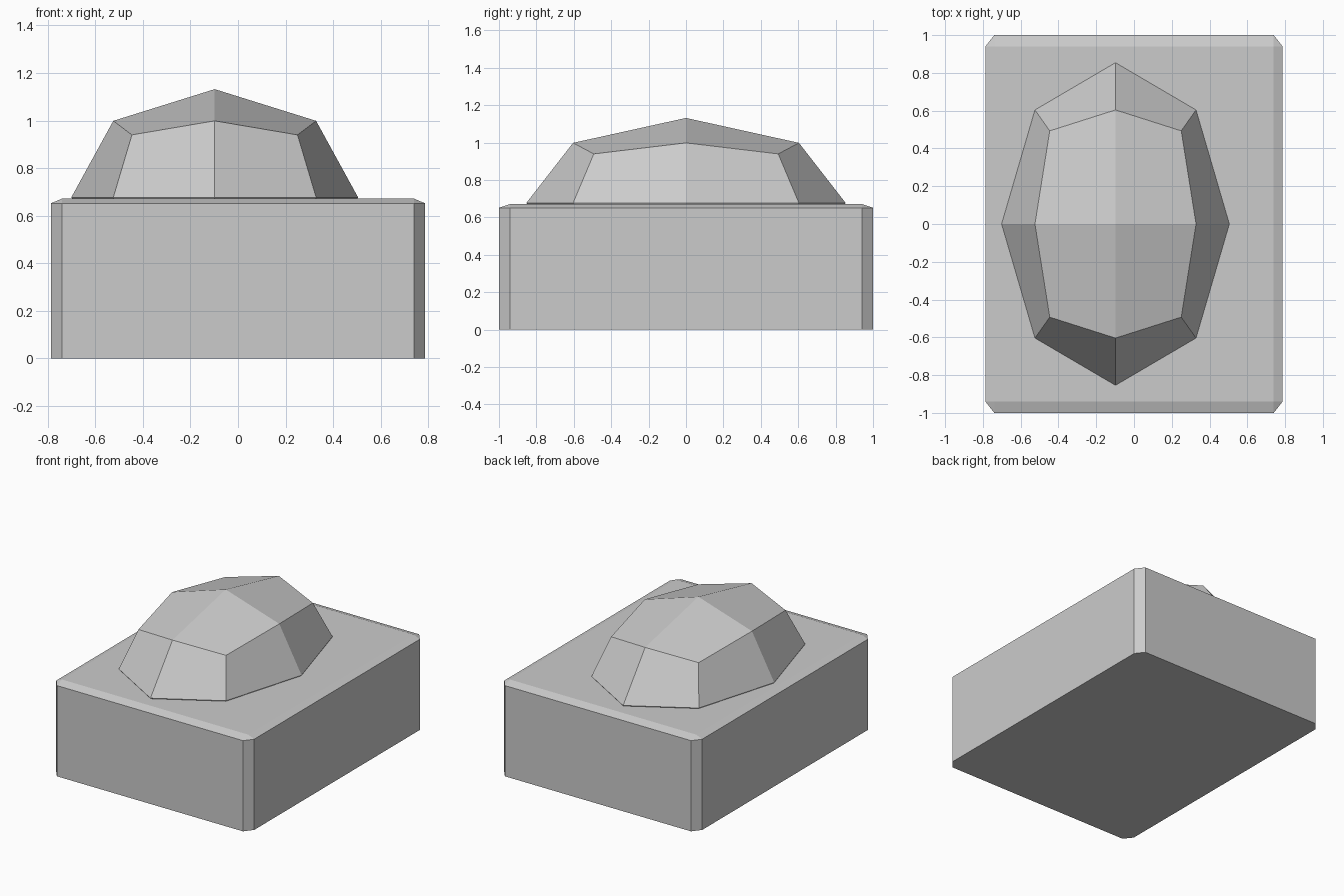
import bpy, bmesh
from mathutils import Vector

if "Cube" in bpy.data.objects:
    bpy.data.objects.remove(bpy.data.objects["Cube"])


def add_object(name, bm):
    bmesh.ops.recalc_face_normals(bm, faces=bm.faces)
    mesh = bpy.data.meshes.new(name)
    bm.to_mesh(mesh)
    bm.free()
    obj = bpy.data.objects.new(name, mesh)
    bpy.context.collection.objects.link(obj)
    return obj


# Base block: chamfered on the top and upright edges, flat underneath
bm = bmesh.new()
bmesh.ops.create_cube(bm, size=2)
edges = [e for e in bm.edges if any(v.co.z > 0 for v in e.verts)]
bmesh.ops.bevel(bm, geom=edges, offset=0.06, segments=1, profile=0.5,
                affect='EDGES', clamp_overlap=True)
for v in bm.verts:
    v.co = Vector((v.co.x * 0.787, v.co.y, (v.co.z + 1) * 0.336))
add_object("base_block", bm)

# Dome: subdivided cube rounded to a ball, half sunk into the block
bm = bmesh.new()
bmesh.ops.create_cube(bm, size=2)
bmesh.ops.subdivide_edges(bm, edges=bm.edges[:], cuts=1, use_grid_fill=True)
for v in bm.verts:
    n = v.co.normalized()
    v.co = Vector((n.x * 0.603 - 0.098, n.y * 0.854, n.z * 0.455 + 0.677))
add_object("dome", bm)
